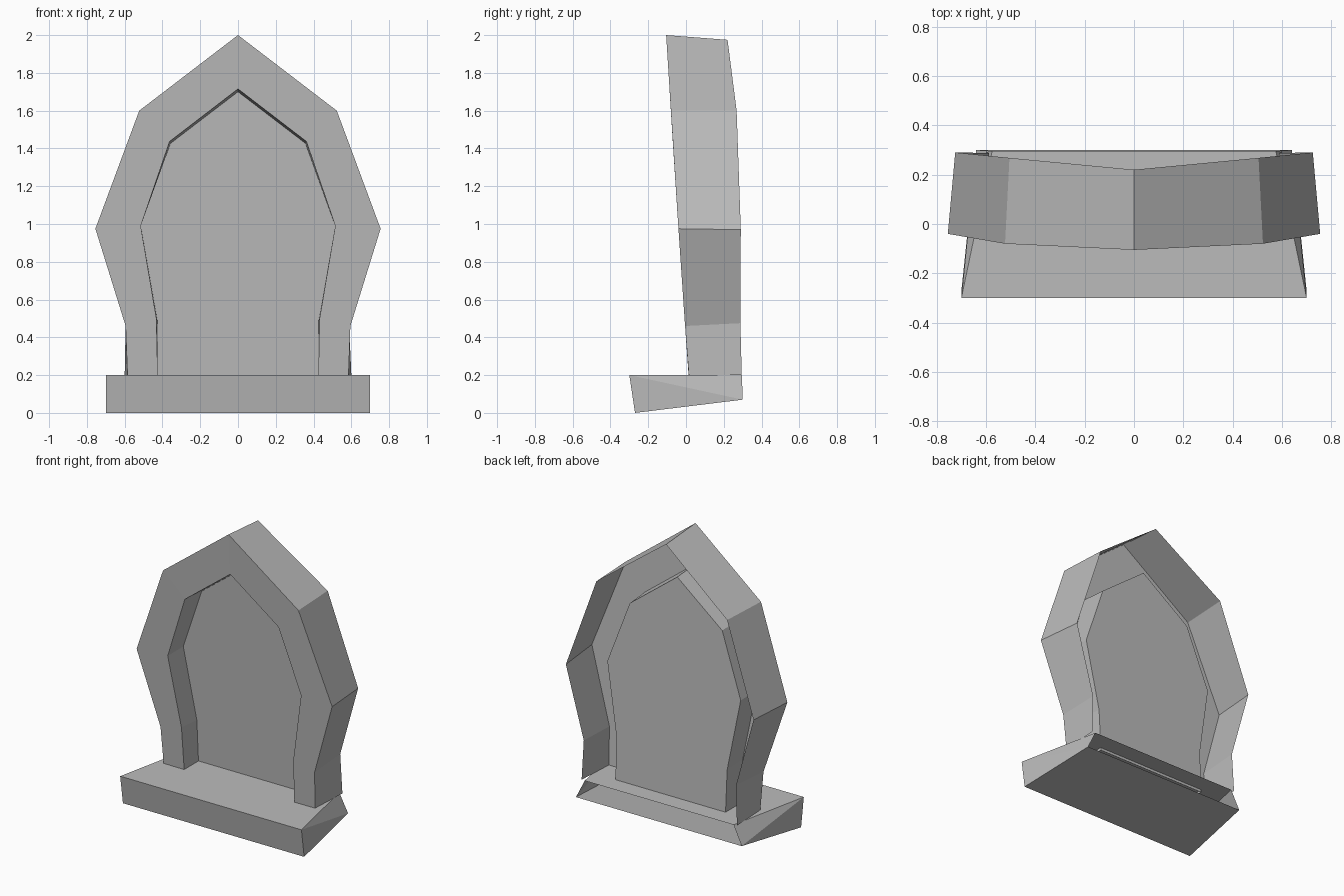
import bpy
import bmesh

cube = bpy.data.objects.get("Cube")
if cube:
    bpy.data.objects.remove(cube, do_unlink=True)

stone = bpy.data.materials.new("grey_stone")
stone.use_nodes = True
grey = (0.5, 0.5, 0.5, 1.0)
stone.diffuse_color = grey
stone.node_tree.nodes["Principled BSDF"].inputs["Base Color"].default_value = grey


def mirrored(half):
    """Arch path from the left foot over the peak to the right foot."""
    return [(-x, y, z) for x, y, z in reversed(half[1:])] + half


def finish(name, bm):
    mesh = bpy.data.meshes.new(name)
    bm.to_mesh(mesh)
    bm.free()
    mesh.materials.append(stone)
    obj = bpy.data.objects.new(name, mesh)
    bpy.context.collection.objects.link(obj)
    return obj


def loft(name, paths):
    """Skin a row of paths with quads, leaving the ends open."""
    bm = bmesh.new()
    rows = [[bm.verts.new(p) for p in path] for path in paths]
    for a, b in zip(rows, rows[1:]):
        for i in range(len(a) - 1):
            bm.faces.new((a[i], b[i], b[i + 1], a[i + 1]))
    return finish(name, bm)


# Arch outlines, from peak to foot
outer_back = mirrored([(0, 0.22, 1.975), (0.505, 0.268, 1.6), (0.725, 0.29, 0.97),
                       (0.588, 0.288, 0.475), (0.6, 0.295, 0.2)])
outer_front = mirrored([(0, -0.105, 2), (0.523, -0.08, 1.6), (0.755, -0.04, 0.975),
                        (0.595, -0.005, 0.46), (0.585, 0.015, 0.2)])
inner_front = mirrored([(0, -0.086, 1.715), (0.362, -0.07, 1.437), (0.515, -0.04, 0.99),
                        (0.432, -0.007, 0.5), (0.425, 0.015, 0.18)])
panel_edge = mirrored([(0, 0.096, 1.7), (0.357, 0.11, 1.427), (0.515, 0.132, 0.99),
                       (0.427, 0.156, 0.49), (0.425, 0.172, 0.18)])

# Headstone frame: outer wall, front rim and reveal, open at the back
loft("headstone_frame", [outer_back, outer_front, inner_front, panel_edge])

# Recessed panel
bm = bmesh.new()
bm.faces.new([bm.verts.new(p) for p in reversed(panel_edge)])
finish("recessed_panel", bm)

# Plinth: bottom, front, top and sides, open at the back
bm = bmesh.new()
section = [(0.64, 0.3, 0.07), (0.7, -0.27, 0), (0.7, -0.3, 0.2), (0.575, 0.296, 0.2)]
left = [bm.verts.new((-x, y, z)) for x, y, z in section]
right = [bm.verts.new(p) for p in section]
for i in range(3):
    bm.faces.new((left[i], left[i + 1], right[i + 1], right[i]))
for side, flip in ((left, False), (right, True)):
    for corners in ((0, 2, 1), (0, 3, 2)):
        face = bm.faces.new([side[i] for i in corners])
        if flip:
            face.normal_flip()
bmesh.ops.recalc_face_normals(bm, faces=bm.faces[:])
finish("plinth", bm)
